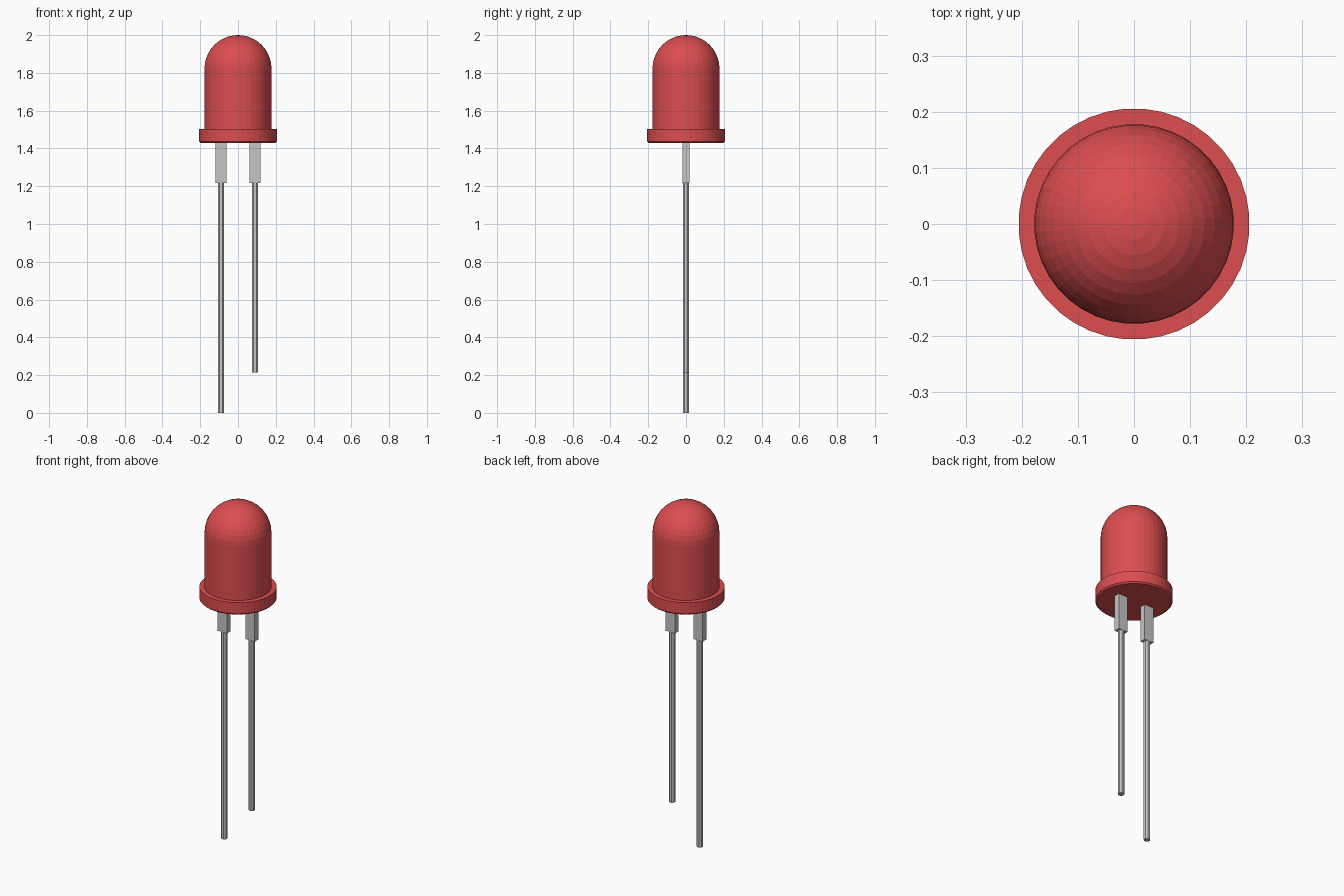
import bpy, bmesh, math

if "Cube" in bpy.data.objects:
    bpy.data.objects.remove(bpy.data.objects["Cube"])


def material(name, rgb):
    m = bpy.data.materials.new(name)
    m.diffuse_color = (*rgb, 1)
    m.use_nodes = True
    m.node_tree.nodes["Principled BSDF"].inputs["Base Color"].default_value = m.diffuse_color
    return m


RED = material("red plastic", (0.72, 0.075, 0.078))
GREY = material("lead metal", (0.56, 0.56, 0.56))


def make_object(name, bm, mat):
    bmesh.ops.recalc_face_normals(bm, faces=bm.faces)
    me = bpy.data.meshes.new(name)
    bm.to_mesh(me)
    bm.free()
    me.materials.append(mat)
    ob = bpy.data.objects.new(name, me)
    bpy.context.collection.objects.link(ob)
    return ob


def lathe(name, profile, sides, mat, x=0.0):
    """Revolve (radius, z) points around a vertical axis; radius 0 closes to a point."""
    bm = bmesh.new()
    rings = []
    for r, z in profile:
        if r < 1e-5:
            rings.append([bm.verts.new((x, 0, z))] * sides)
        else:
            rings.append([bm.verts.new((x + r * math.cos(2 * math.pi * (i + 0.5) / sides),
                                        r * math.sin(2 * math.pi * (i + 0.5) / sides), z))
                          for i in range(sides)])
    for a, b in zip(rings, rings[1:]):
        for i in range(sides):
            j = (i + 1) % sides
            bm.faces.new(list(dict.fromkeys((a[i], a[j], b[j], b[i]))))
    for ring in (rings[0], rings[-1]):
        if len(set(ring)) > 2:
            bm.faces.new(ring)
    return make_object(name, bm, mat)


# Domed lens and rim flange, one revolved body
R, RIM, STEPS = 0.178, 0.206, 10
profile = [(RIM - 0.008, 1.43), (RIM, 1.438), (RIM, 1.503), (R, 1.503)]
for k in range(STEPS + 1):
    a = math.pi / 2 * k / STEPS
    profile.append((R * math.cos(a), 2 - R + R * math.sin(a)))
lathe("lens_body", profile, 40, RED)

# Two leads: flat wide shoulder, then a thin round pin
for side, x, foot in (("long", -0.09, 0.0), ("short", 0.09, 0.215)):
    bm = bmesh.new()
    bmesh.ops.create_cube(bm, size=1)
    bmesh.ops.scale(bm, vec=(0.06, 0.035, 0.223), verts=bm.verts)
    bmesh.ops.translate(bm, vec=(x, 0, 1.3285), verts=bm.verts)
    make_object(side + "_lead_shoulder", bm, GREY)
    r = 0.018
    lathe(side + "_lead_pin", [(r, foot), (r, 1.218)], 8, GREY, x)
